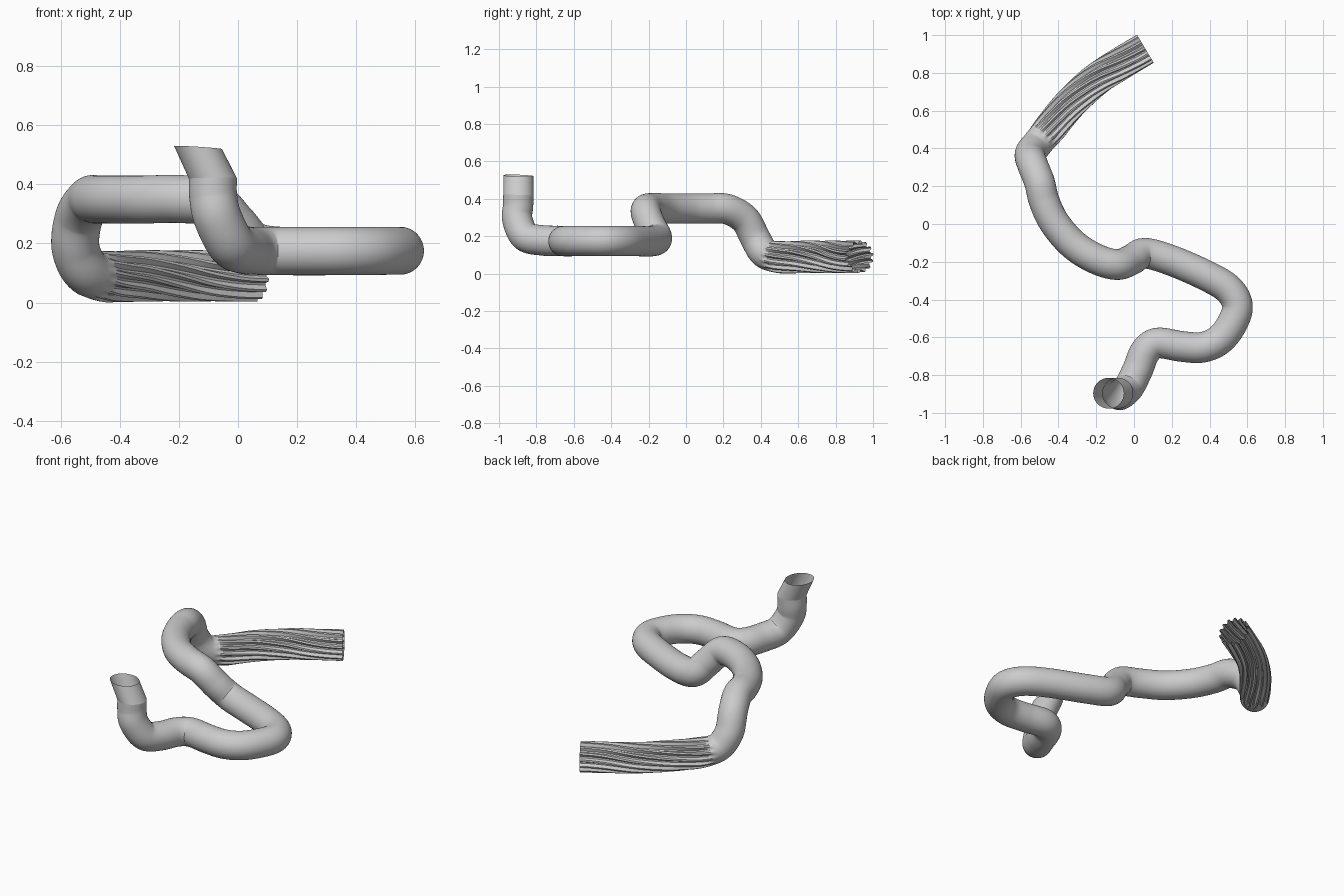
import bpy, bmesh
from math import sin, cos, pi, radians
from mathutils import Vector

if "Cube" in bpy.data.objects:
    bpy.data.objects.remove(bpy.data.objects["Cube"])

RIDGES, SIDES, STEPS = 14, 56, 7
RADIUS = 0.081

# centre line, from the fluted end to the open mouth
PATH = [Vector(p) for p in [
    (0.06, 0.928, 0.09), (-0.07, 0.85, 0.09), (-0.20, 0.765, 0.09), (-0.335, 0.64, 0.09),
    (-0.45, 0.50, 0.088), (-0.515, 0.42, 0.11), (-0.55, 0.37, 0.19), (-0.537, 0.315, 0.29),
    (-0.50, 0.22, 0.345), (-0.475, 0.12, 0.348), (-0.42, 0.005, 0.348), (-0.32, -0.11, 0.348),
    (-0.20, -0.185, 0.35), (-0.09, -0.215, 0.335), (-0.015, -0.19, 0.26), (0.055, -0.155, 0.19),
    (0.19, -0.19, 0.173), (0.38, -0.272, 0.175), (0.50, -0.345, 0.175), (0.548, -0.435, 0.175),
    (0.515, -0.535, 0.175), (0.45, -0.615, 0.174), (0.36, -0.653, 0.174), (0.25, -0.648, 0.174),
    (0.125, -0.63, 0.174), (0.06, -0.675, 0.175), (0.02, -0.77, 0.178), (-0.025, -0.86, 0.20),
    (-0.07, -0.902, 0.29), (-0.084, -0.898, 0.36), (-0.085, -0.896, 0.42)]]


def spline(pts, steps):
    """Smooth curve through the points, with tangents."""
    ext = [2 * pts[0] - pts[1]] + pts + [2 * pts[-1] - pts[-2]]
    out = []
    for i in range(1, len(ext) - 2):
        a, b, c, d = ext[i - 1:i + 3]
        m, n = (c - a) / 2, (d - b) / 2
        for k in range(steps + (i == len(ext) - 3)):
            t = k / steps
            p = (2*t**3 - 3*t*t + 1)*b + (t**3 - 2*t*t + t)*m + (3*t*t - 2*t**3)*c + (t**3 - t*t)*n
            v = (6*t*t - 6*t)*b + (3*t*t - 4*t + 1)*m + (6*t - 6*t*t)*c + (3*t*t - 2*t)*n
            out.append((p, v.normalized(), i - 1 + t))
    return out


def make_object(name, rings):
    """Skin a row of rings into an open tube."""
    bm = bmesh.new()
    rows = [[bm.verts.new(p) for p in ring] for ring in rings]
    for r0, r1 in zip(rows, rows[1:]):
        for j in range(SIDES):
            k = (j + 1) % SIDES
            bm.faces.new((r0[j], r0[k], r1[k], r1[j]))
    bmesh.ops.recalc_face_normals(bm, faces=bm.faces)
    mesh = bpy.data.meshes.new(name)
    bm.to_mesh(mesh)
    bm.free()
    obj = bpy.data.objects.new(name, mesh)
    bpy.context.collection.objects.link(obj)
    bpy.ops.object.select_all(action='DESELECT')
    obj.select_set(True)
    bpy.context.view_layer.objects.active = obj
    bpy.ops.object.shade_smooth_by_angle(angle=radians(28))
    return obj


# rings along the path: twisted flutes at the start, plain round tube after
samples = spline(PATH, STEPS)
normal = Vector((0, 0, 1))
rings = []
for p, tan, s in samples:
    normal = (normal - tan * normal.dot(tan)).normalized()
    side = tan.cross(normal)
    flute = min(1, max(0, (4.6 - s) / 0.7))
    twist = radians(70) * sin(min(1, s / 4.6) * pi / 2) ** 2
    ring = []
    for j in range(SIDES):
        a = 2 * pi * j / SIDES + twist
        r = RADIUS + flute * (0.006 if j % 4 < 2 else -0.011)
        ring.append(p + normal * (r * cos(a)) + side * (r * sin(a)))
    rings.append(ring)

split = int(4.6 * STEPS) + 1
make_object("fluted_end", rings[:split + 1])
make_object("bent_tube", rings[split:])

# slanted mouth: the last ring sheared sideways and up
last = rings[-1]
mouth = [p + Vector((-0.05, 0, 0.104 - 0.08 * (p.x + 0.085))) for p in last]
make_object("slanted_mouth", [last, mouth])
